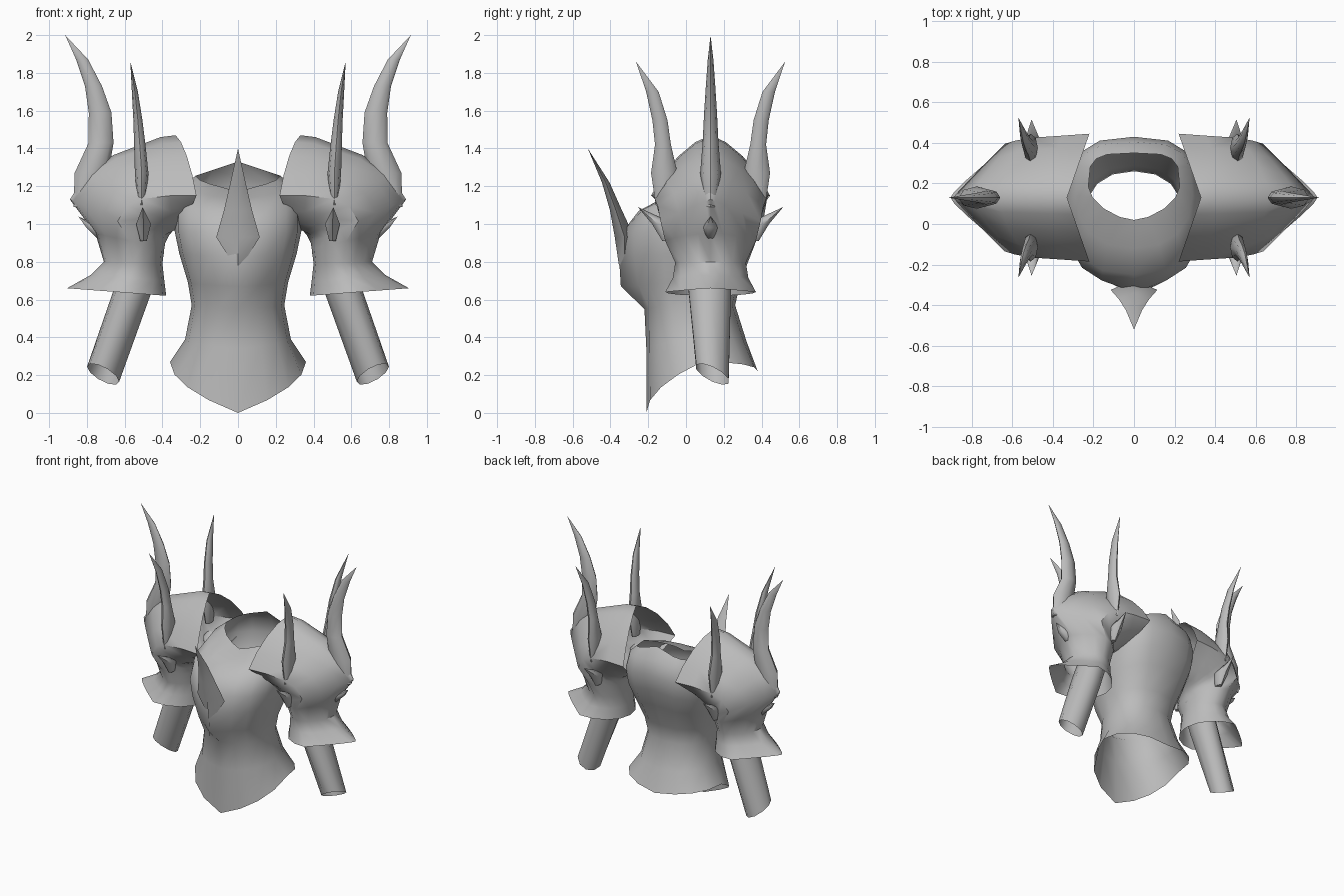
import bpy, bmesh, math

steel = bpy.data.materials.new("steel grey")
steel.diffuse_color = (0.5, 0.5, 0.5, 1)
CY = 0.13  # y of the shoulder centreline


def spow(v, p):
    return math.copysign(abs(v) ** p, v)


def loft(name, rings, mirror=False, tip=False, base=False, angle=50):
    """Skin a list of equal-length vertex rings; a tip collapses the last ring."""
    bm = bmesh.new()
    rows = [[bm.verts.new(p) for p in r] for r in rings]
    n = len(rows[0])
    for a, b in zip(rows, rows[1:]):
        for i in range(n):
            j = (i + 1) % n
            bm.faces.new((a[i], a[j], b[j], b[i]))
    if base:
        bm.faces.new(rows[0])
    if tip:
        bmesh.ops.pointmerge(bm, verts=rows[-1], merge_co=rows[-1][0].co)
    bmesh.ops.recalc_face_normals(bm, faces=bm.faces)
    me = bpy.data.meshes.new(name)
    bm.to_mesh(me)
    bm.free()
    me.materials.append(steel)
    for f in me.polygons:
        f.use_smooth = True
    me.set_sharp_from_angle(angle=math.radians(angle))
    ob = bpy.data.objects.new(name, me)
    bpy.context.collection.objects.link(ob)
    if mirror:
        ob.modifiers.new("mirror", 'MIRROR')
    return ob


def spike(name, pts, mirror=True, flip=False, n=6):
    """Horn through points (x, y, z, rx, ry); the last point is the tip."""
    rings = []
    for x, y, z, rx, ry in pts:
        y = 2 * CY - y if flip else y
        rings.append([(x + rx * math.cos(2 * math.pi * i / n + math.pi / 2),
                       y + ry * math.sin(2 * math.pi * i / n + math.pi / 2), z)
                      for i in range(n)])
    return loft(name, rings, mirror, tip=True, base=True, angle=60)


# Breastplate: half width, front y, back y, front z, side z, back z, keel,
# front and back squareness (lower is squarer)
def torso_ring(hw, yf, yb, zf, zs, zb, keel, pf, pb, n=16):
    out = []
    cy, ry = (yf + yb) / 2, (yb - yf) / 2
    for i in range(n):
        a = 2 * math.pi * i / n
        t = min(a, 2 * math.pi - a) / (math.pi / 2)   # 0 front, 1 side, 2 back
        p = pf if t < 1 else pb
        x = spow(math.sin(a), p)
        z = zf + (zs - zf) * t if t < 1 else zb + (zs - zb) * abs(x)
        y = cy - ry * spow(math.cos(a), p)
        if i == 0:
            y -= keel
        out.append((hw * x, y, z))
    return out


torso = [
    (0.36, -0.21, 0.38, 0.00, 0.27, 0.22, 0, 0.88, 0.88),
    (0.28, -0.21, 0.32, 0.34, 0.39, 0.38, 0, 0.88, 0.88),
    (0.245, -0.21, 0.26, 0.55, 0.57, 0.57, 0.01, 0.88, 0.88),
    (0.265, -0.27, 0.29, 0.67, 0.69, 0.70, 0.075, 0.88, 0.85),
    (0.31, -0.295, 0.36, 0.83, 0.84, 0.88, 0.06, 0.8, 0.8),
    (0.335, -0.30, 0.41, 0.96, 0.96, 1.02, 0.035, 0.78, 0.75),
    (0.335, -0.25, 0.43, 1.07, 1.09, 1.14, 0, 0.8, 0.72),
    (0.29, -0.12, 0.405, 1.13, 1.20, 1.25, 0, 0.9, 0.65),
    (0.225, 0.02, 0.35, 1.17, 1.255, 1.33, 0, 1.2, 0.55),
]
loft("breastplate", [torso_ring(*r) for r in torso])

# Chest spike rising from the keel
spike("chest_spike", [
    (0, -0.325, 0.78, 0.02, 0.03), (0, -0.325, 0.93, 0.115, 0.052),
    (0, -0.37, 1.07, 0.075, 0.032), (0, -0.425, 1.22, 0.04, 0.02),
    (0, -0.52, 1.40, 0, 0)], mirror=False, n=4)


# Shoulder guard: rings turning from the neck side down to the flared hem;
# the outer and inner halves blend from round (0) to wedge shaped (1)
def guard_ring(tx, tz, bx, bz, w, side, drop, outer, inner, n=16):
    out = []
    for i in range(n):
        a = 2 * math.pi * i / n
        c, s = math.cos(a), math.sin(a)
        m = outer if c > 0 else inner
        s = (1 - m) * s + m * math.copysign(1 - abs(c), s)
        if abs(math.sin(a)) < 1e-6:
            s = 0
        out.append(((tx + bx) / 2 + (tx - bx) / 2 * c + side * abs(s), CY + w * s,
                    (tz + bz) / 2 + (tz - bz) / 2 * c - drop * abs(s)))
    return out


# top x, top z, bottom x, bottom z, half depth, side shift, side drop, wedges
guard = [
    (0.33, 1.47, 0.33, 0.97, 0.315, -0.11, 0.07, 0.4, 0.7),
    (0.41, 1.46, 0.35, 0.96, 0.305, -0.02, 0.06, 0.4, 0.3),
    (0.66, 1.365, 0.365, 0.94, 0.295, 0, 0.02, 0.45, 0),
    (0.80, 1.27, 0.375, 0.92, 0.28, 0, 0, 0.75, 0),
    (0.89, 1.13, 0.385, 0.90, 0.265, 0, 0, 0.95, 0),
    (0.755, 0.95, 0.39, 0.87, 0.24, 0, 0, 0.35, 0),
    (0.71, 0.80, 0.40, 0.79, 0.187, 0, 0, 0.2, 0),
    (0.78, 0.73, 0.39, 0.70, 0.20, 0, 0, 0.45, 0),
    (0.905, 0.66, 0.38, 0.62, 0.24, 0, 0, 0.85, 0),
]
loft("shoulder_guard", [guard_ring(*g) for g in guard], mirror=True)

# Outer horn
spike("outer_horn", [
    (0.83, CY, 1.09, 0.04, 0.03), (0.775, CY, 1.27, 0.09, 0.055),
    (0.725, CY, 1.43, 0.066, 0.042), (0.73, CY, 1.59, 0.06, 0.034),
    (0.765, CY, 1.73, 0.045, 0.025), (0.825, CY, 1.87, 0.032, 0.015),
    (0.915, CY, 2.0, 0, 0)], n=8)
# Small outer barb
spike("outer_barb", [
    (0.72, CY, 0.92, 0.025, 0.025), (0.755, CY, 0.98, 0.055, 0.045),
    (0.845, CY, 1.04, 0, 0)])

# Front and back horns with small barbs below
for flip, side in ((False, "front"), (True, "back")):
    spike(side + "_horn", [
        (0.51, -0.12, 1.10, 0.02, 0.04), (0.51, -0.115, 1.27, 0.036, 0.07),
        (0.52, -0.122, 1.42, 0.03, 0.042), (0.53, -0.138, 1.55, 0.024, 0.04),
        (0.546, -0.178, 1.70, 0.016, 0.033), (0.57, -0.265, 1.86, 0, 0)],
        flip=flip, n=8)
    spike(side + "_barb", [
        (0.50, -0.09, 0.91, 0.02, 0.035), (0.50, -0.12, 1.0, 0.045, 0.06),
        (0.505, -0.255, 1.09, 0, 0)], flip=flip)


# Forearm tubes, tapering, with a slanted cuff
def arm_ring(cx, cy, cz, rx, ry, slant, n=10):
    out = []
    for i in range(n):
        a = 2 * math.pi * i / n
        c, s = math.cos(a), math.sin(a)
        out.append((cx + rx * c, cy + ry * s, cz + slant * c - slant * s))
    return out


loft("forearm", [arm_ring(0.49, 0.125, 0.85, 0.10, 0.12, 0.0),
                 arm_ring(0.56, 0.125, 0.64, 0.095, 0.118, 0.02),
                 arm_ring(0.714, 0.14, 0.205, 0.085, 0.09, 0.04)], mirror=True)
